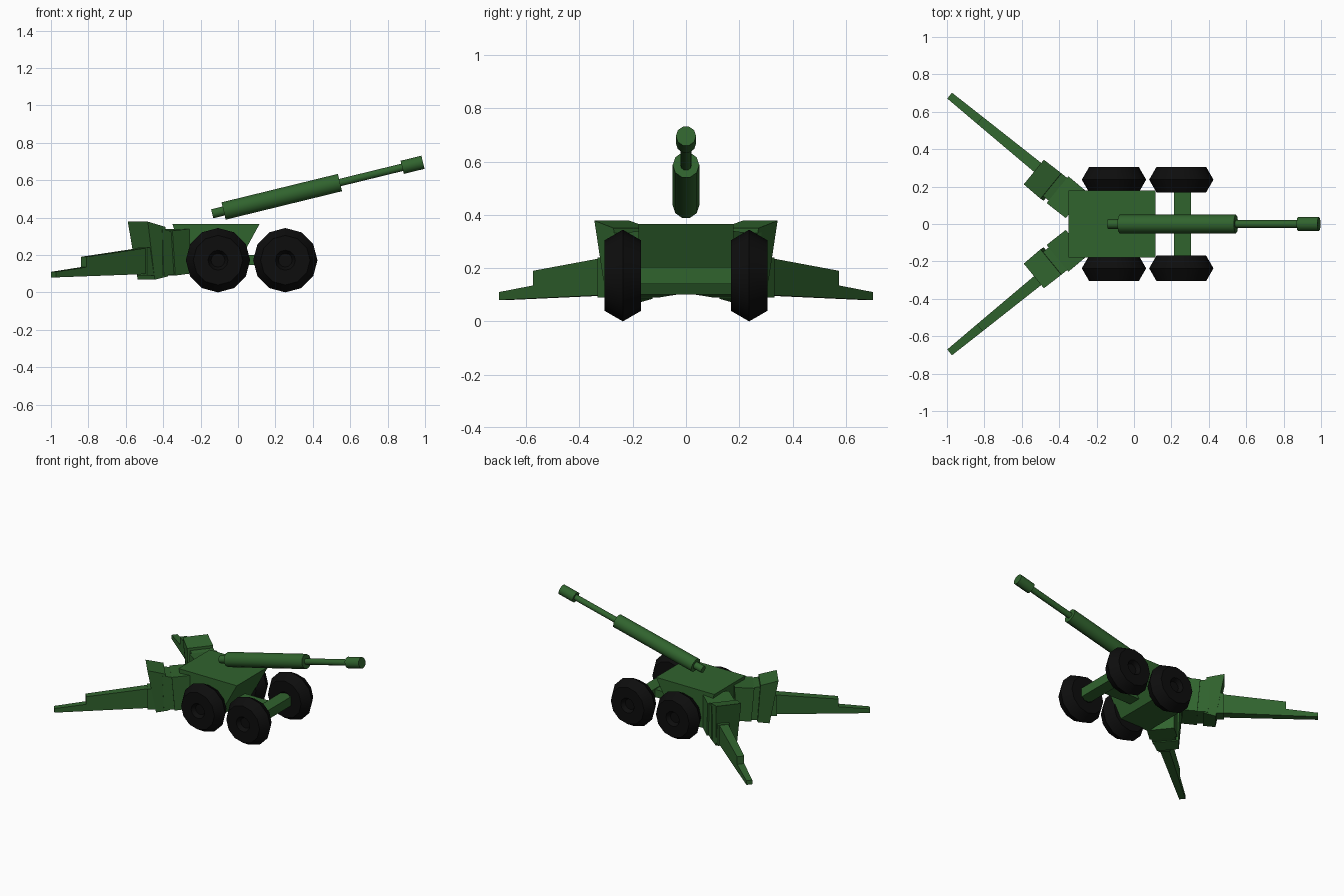
import bpy, bmesh, math
from mathutils import Vector, Matrix

if "Cube" in bpy.data.objects:
    bpy.data.objects.remove(bpy.data.objects["Cube"])


def material(name, color):
    m = bpy.data.materials.new(name)
    m.diffuse_color = (*color, 1)
    m.use_nodes = True
    m.node_tree.nodes["Principled BSDF"].inputs["Base Color"].default_value = m.diffuse_color
    return m


GREEN = material("green_paint", (0.03, 0.125, 0.027))
BLACK = material("black_rubber", (0.004, 0.004, 0.004))


def prism(name, profile, matrix=Matrix(), offset=0.0):
    """Side profile of (along, height, half_width), widened across the local y axis."""
    bm = bmesh.new()
    a = [bm.verts.new(matrix @ Vector((u, offset - w, z))) for u, z, w in profile]
    b = [bm.verts.new(matrix @ Vector((u, offset + w, z))) for u, z, w in profile]
    bm.faces.new(a)
    bm.faces.new(b[::-1])
    for i in range(len(a)):
        j = (i + 1) % len(a)
        bm.faces.new((a[j], a[i], b[i], b[j]))
    bmesh.ops.recalc_face_normals(bm, faces=bm.faces)
    me = bpy.data.meshes.new(name)
    bm.to_mesh(me)
    bm.free()
    me.materials.append(GREEN)
    ob = bpy.data.objects.new(name, me)
    bpy.context.collection.objects.link(ob)
    return ob


def box(name, x0, x1, z0, z1, w, matrix=Matrix(), offset=0.0):
    return prism(name, [(x0, z0, w), (x1, z0, w), (x1, z1, w), (x0, z1, w)], matrix, offset)


def finish(name, mat):
    """Name, colour and smooth the round part that was just added."""
    ob = bpy.context.object
    ob.name = name
    ob.data.materials.append(mat)
    bpy.ops.object.shade_smooth_by_angle(angle=math.radians(40))


# Carriage body, front axle and drawbar
prism("carriage_body", [(-0.27, 0.10, 0.178), (-0.03, 0.10, 0.178),
                        (0.115, 0.365, 0.178), (-0.35, 0.365, 0.178)])
box("front_axle", 0.215, 0.305, 0.14, 0.205, 0.19)
box("centre_beam", -0.05, 0.25, 0.145, 0.20, 0.045)

# Gun: stacked cylinders along one tilted axis, placed by their x extents
def axis_point(x):
    return Vector((x, 0, 0.435 + (x + 0.077) * 0.2445))


for name, x0, x1, r in [("breech", -0.138, -0.06, 0.026), ("recoil_sleeve", -0.077, 0.545, 0.05),
                        ("gun_barrel", 0.53, 0.89, 0.021), ("muzzle_brake", 0.878, 0.989, 0.038)]:
    p, q = axis_point(x0), axis_point(x1)
    d = q - p
    bpy.ops.mesh.primitive_cylinder_add(vertices=10, radius=r, depth=d.length, location=(p + q) / 2,
                                        rotation=(0, math.atan2(d.x, d.z), 0))
    finish(name, GREEN)

# Wheels: low-poly tyres with a recessed hub
for side, y in (("front", -0.237), ("back", 0.237)):
    for place, x in (("rear", -0.107), ("lead", 0.253)):
        bpy.ops.mesh.primitive_torus_add(major_segments=12, minor_segments=6, major_radius=0.093,
                                         minor_radius=0.079, location=(x, y, 0.172),
                                         rotation=(math.pi / 2, 0, 0))
        finish(f"{place}_tyre_{side}", BLACK)
        bpy.ops.mesh.primitive_cylinder_add(vertices=12, radius=0.045, depth=0.08,
                                            location=(x, y, 0.172), rotation=(math.pi / 2, 0, 0))
        finish(f"{place}_hub_{side}", BLACK)

# Splayed trail legs with stepped hinge blocks, mirrored across y
for side, s in (("front", -1), ("back", 1)):
    m = (Matrix.Diagonal((1, s, 1, 1)) @ Matrix.Translation((-0.3, 0.127, 0))
         @ Matrix.Rotation(math.radians(180 - 39.2), 4, "Z") @ Matrix.Diagonal((1, -1, 1, 1)))
    prism(f"hinge_inner_{side}", [(0.0, 0.10, 0.09), (0.10, 0.09, 0.092),
                                  (0.12, 0.33, 0.092), (-0.01, 0.34, 0.09)], m, -0.025)
    prism(f"hinge_neck_{side}", [(0.08, 0.095, 0.078), (0.17, 0.09, 0.078),
                                 (0.18, 0.335, 0.078), (0.10, 0.325, 0.078)], m, -0.022)
    prism(f"hinge_outer_{side}", [(0.14, 0.085, 0.085), (0.22, 0.068, 0.072),
                                  (0.278, 0.378, 0.085), (0.16, 0.35, 0.088)], m, -0.032)
    box(f"leg_socket_{side}", 0.2, 0.275, 0.09, 0.24, 0.04, m)
    prism(f"trail_leg_{side}", [(0.2, 0.10, 0.032), (0.885, 0.08, 0.02), (0.885, 0.11, 0.02),
                                (0.677, 0.135, 0.024), (0.677, 0.19, 0.024), (0.2, 0.245, 0.032)], m)
